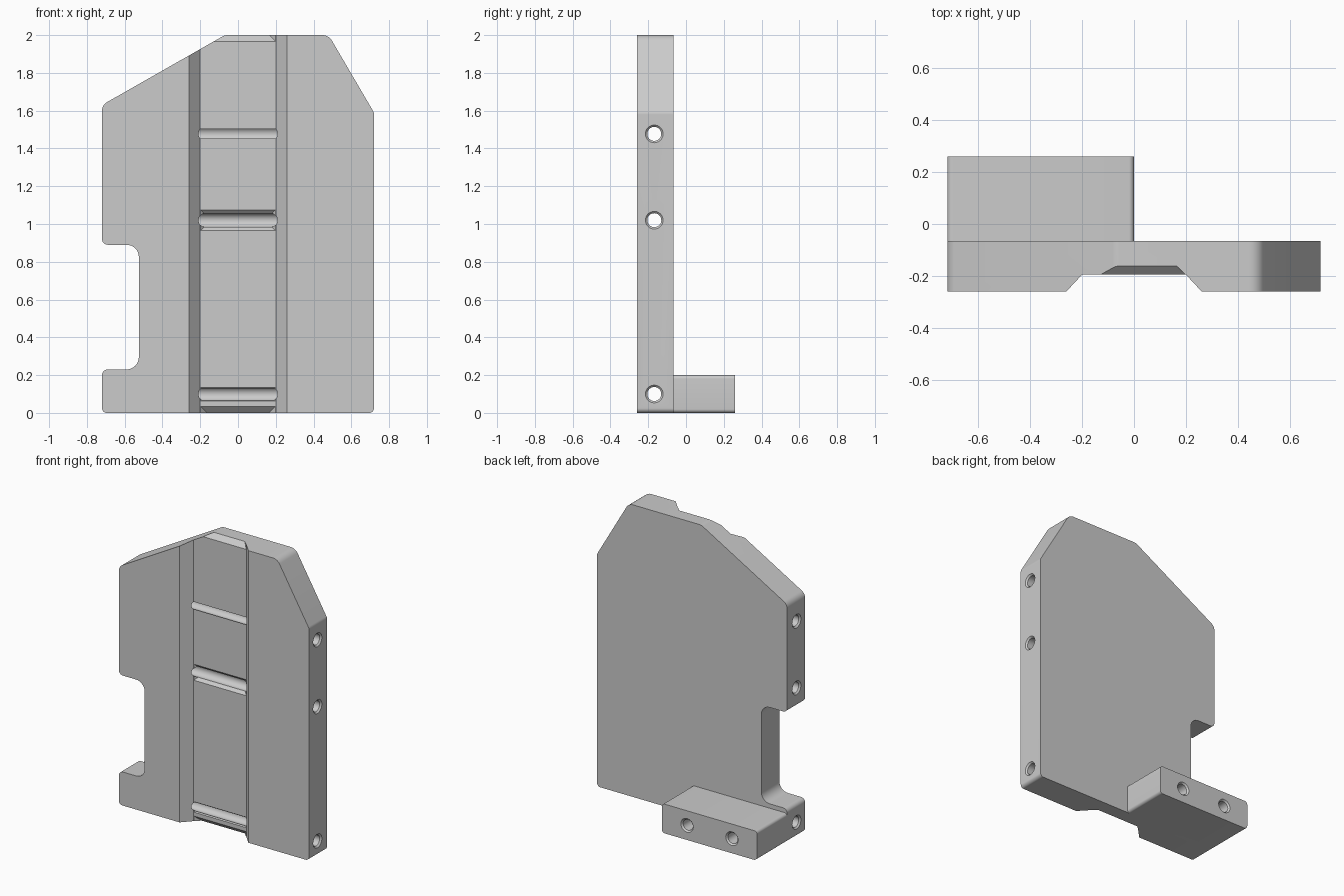
import bpy, bmesh, math
from mathutils import Vector

if "Cube" in bpy.data.objects:
    bpy.data.objects.remove(bpy.data.objects["Cube"], do_unlink=True)

GREY = (0.6, 0.6, 0.6, 1.0)
mat = bpy.data.materials.new("plain grey")
mat.use_nodes = True
mat.diffuse_color = GREY
mat.node_tree.nodes["Principled BSDF"].inputs["Base Color"].default_value = GREY


def rounded(corners, steps=8):
    """Outline from (x, z, fillet radius) corners."""
    out = []
    for i, (x, z, r) in enumerate(corners):
        p = Vector((x, z))
        a = (Vector(corners[i - 1][:2]) - p).normalized()
        b = (Vector(corners[(i + 1) % len(corners)][:2]) - p).normalized()
        half = a.angle(b) / 2
        centre = p + (a + b).normalized() * (r / math.sin(half))
        start = (p + a * (r / math.tan(half)) - centre).normalized()
        end = (p + b * (r / math.tan(half)) - centre).normalized()
        out += [centre + start.slerp(end, k / steps) * r for k in range(steps + 1)]
    return out


def loft(name, rings):
    """Closed solid through a list of matching rings."""
    bm = bmesh.new()
    loops = [[bm.verts.new(p) for p in ring] for ring in rings]
    for lo, hi in zip(loops, loops[1:]):
        for i in range(len(lo)):
            bm.faces.new((lo[i - 1], lo[i], hi[i], hi[i - 1]))
    bm.faces.new(loops[0])
    bm.faces.new(loops[-1])
    bmesh.ops.recalc_face_normals(bm, faces=bm.faces)
    me = bpy.data.meshes.new(name)
    bm.to_mesh(me)
    bm.free()
    me.materials.append(mat)
    ob = bpy.data.objects.new(name, me)
    bpy.context.collection.objects.link(ob)
    return ob


def slab(name, outline, y0, y1):
    return loft(name, [[(x, y, z) for x, z in outline] for y in (y0, y1)])


def bore(place, stations, sides=32):
    """Round cutter; stations are (distance, radius), place maps to space."""
    turns = [2 * math.pi * k / sides for k in range(sides)]
    return loft("bore_cutter", [[place(t, r * math.cos(a), r * math.sin(a))
                                 for a in turns] for t, r in stations])


FLOOR = -0.195


def pocket(z0, z1, depth):
    """Recess in the channel floor with 45 degree sides."""
    rings = []
    for d in (-0.005, depth):
        w = 0.198 - d
        rings.append([(-w, FLOOR + d, z0 + d), (w, FLOOR + d, z0 + d),
                      (w, FLOOR + d, z1 - d), (-w, FLOOR + d, z1 - d)])
    return loft("pocket_cutter", rings)


def finish(ob, cutters):
    """Cut the part, drop the cutters and shade it."""
    for c in cutters:
        c.hide_render = True
        m = ob.modifiers.new("cut", "BOOLEAN")
        m.operation, m.solver, m.object = "DIFFERENCE", "EXACT", c
    bpy.context.view_layer.update()
    deps = bpy.context.evaluated_depsgraph_get()
    me = bpy.data.meshes.new_from_object(ob.evaluated_get(deps))
    ob.modifiers.clear()
    ob.data = me
    for c in cutters:
        bpy.data.objects.remove(c, do_unlink=True)
    bpy.ops.object.select_all(action="DESELECT")
    ob.select_set(True)
    bpy.context.view_layer.objects.active = ob
    bpy.ops.object.shade_smooth_by_angle(angle=math.radians(25))


# Upright plate with slanted shoulders and a side notch
W, BACK, FRONT = 0.72, -0.065, -0.26
plate = slab("upright_plate", rounded([
    (-W, 0, 0.025), (W, 0, 0.025), (W, 1.59, 0.04), (0.48, 2, 0.06),
    (-0.07, 2, 0.06), (-W, 1.63, 0.05), (-W, 0.89, 0.03),
    (-0.525, 0.89, 0.065), (-0.525, 0.23, 0.065), (-W, 0.23, 0.03)]), FRONT, BACK)

# Channel down the front
channel = [(-0.27, -0.27), (0.27, -0.27), (0.2, FLOOR), (-0.2, FLOOR)]
cutters = [loft("channel_cutter", [[(x, y, z) for x, y in channel] for z in (-0.2, 2.2)])]

# Channel end chamfers and cross slots
cutters += [pocket(1.967, 2.3, 0.035), pocket(-0.3, 0.035, 0.035),
            pocket(0.965, 1.075, 0.025), pocket(0.062, 0.134, 0.015)]

# Cross bores with countersunk mouths
R, RIM = 0.037, 0.047
for h in (0.1, 1.02, 1.477):
    cutters.append(bore(lambda t, u, v: (t, -0.168 + u, h + v),
                        [(-0.76, RIM), (-W, RIM), (0.01 - W, R),
                         (W - 0.01, R), (W, RIM), (0.76, RIM)]))
finish(plate, cutters)

# Foot block behind the plate, with two blind bores in its back
TAIL = 0.26
foot = slab("foot_block", rounded([(-W, 0, 0.025), (0, 0, 0.02),
                                   (0, 0.2, 0.02), (-W, 0.2, 0.02)]), BACK, TAIL)
finish(foot, [bore(lambda t, u, v: (x + u, t, 0.1 + v),
                   [(0.0, R), (TAIL - 0.01, R), (TAIL, RIM), (0.3, RIM)])
              for x in (-0.19, -0.53)])
